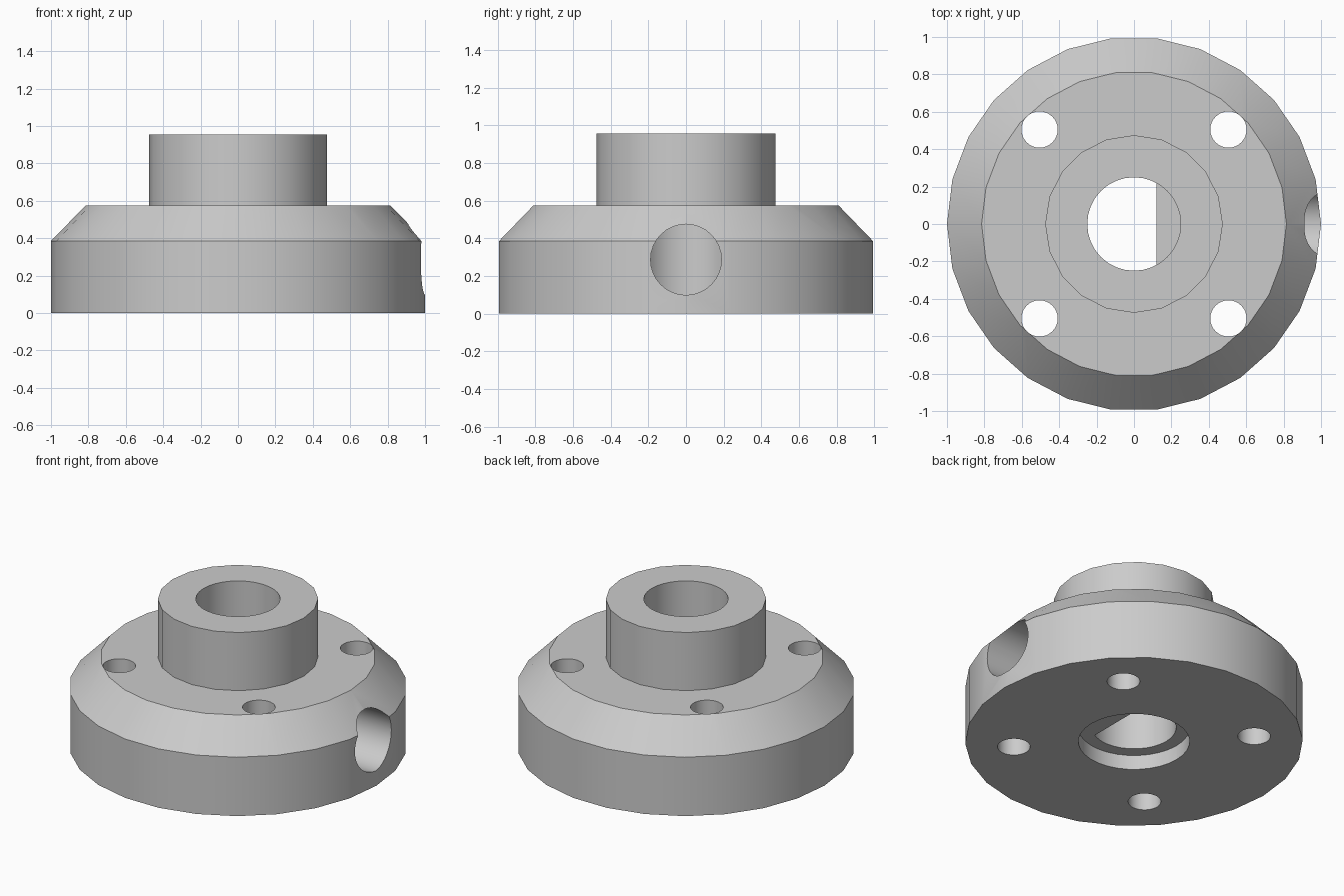
import bpy, bmesh, math
from mathutils import Matrix

cube = bpy.data.objects.get("Cube")
if cube:
    bpy.data.objects.remove(cube, do_unlink=True)

grey = bpy.data.materials.new("plain_grey")
grey.use_nodes = True
colour = (0.6, 0.6, 0.6, 1)
grey.diffuse_color = colour
grey.node_tree.nodes["Principled BSDF"].inputs["Base Color"].default_value = colour


def make_object(name, bm):
    bmesh.ops.recalc_face_normals(bm, faces=bm.faces)
    mesh = bpy.data.meshes.new(name)
    bm.to_mesh(mesh)
    bm.free()
    mesh.materials.append(grey)
    obj = bpy.data.objects.new(name, mesh)
    bpy.context.collection.objects.link(obj)
    return obj


def lathe(name, profile, sides, matrix=Matrix()):
    """Closed solid of stacked (radius, z) rings."""
    bm = bmesh.new()
    rings = []
    for r, z in profile:
        angles = [math.tau * i / sides for i in range(sides)]
        rings.append([bm.verts.new((r * math.cos(a), r * math.sin(a), z)) for a in angles])
    for low, high in zip(rings, rings[1:]):
        for i in range(sides):
            j = (i + 1) % sides
            bm.faces.new((low[i], low[j], high[j], high[i]))
    bm.faces.new(rings[0])
    bm.faces.new(rings[-1])
    bm.transform(matrix)
    return make_object(name, bm)


def box(name, low, high):
    bm = bmesh.new()
    bmesh.ops.create_cube(bm, size=1)
    for v in bm.verts:
        v.co = [h if c > 0 else l for c, l, h in zip(v.co, low, high)]
    return make_object(name, bm)


def combine(body, tool, operation):
    """Apply a boolean and discard the tool."""
    tool.hide_render = True
    mod = body.modifiers.new(tool.name, 'BOOLEAN')
    mod.operation = operation
    mod.solver = 'EXACT'
    mod.object = tool
    bpy.context.view_layer.objects.active = body
    bpy.ops.object.modifier_apply(modifier=mod.name)
    bpy.data.objects.remove(tool, do_unlink=True)


# Chamfered flange with a raised boss
hub = lathe("flanged_hub", [(1, 0), (1, 0.385), (0.815, 0.575)], 26)
combine(hub, lathe("boss", [(0.475, 0.3), (0.475, 0.955)], 20), 'UNION')

# Round bore, with a flat key in its lower part
combine(hub, lathe("bore", [(0.25, -0.2), (0.25, 1.2)], 32), 'DIFFERENCE')
combine(hub, box("bore_flat", (0.12, -0.26, 0.05), (0.3, 0.26, 0.57)), 'UNION')

# Shallow recess underneath
combine(hub, lathe("recess", [(0.33, -0.2), (0.33, 0.095)], 32), 'DIFFERENCE')

# Four bolt holes
for sx in (-1, 1):
    for sy in (-1, 1):
        place = Matrix.Translation((0.505 * sx, 0.505 * sy, 0))
        combine(hub, lathe("bolt_hole", [(0.097, -0.2), (0.097, 1)], 32, place), 'DIFFERENCE')

# Side hole from the rim into the bore
sideways = Matrix.Translation((0, 0, 0.287)) @ Matrix.Rotation(math.pi / 2, 4, 'Y')
combine(hub, lathe("side_hole", [(0.188, 0), (0.188, 1.3)], 32, sideways), 'DIFFERENCE')

# Smooth walls with crisp edges
bpy.ops.object.select_all(action='DESELECT')
hub.select_set(True)
bpy.context.view_layer.objects.active = hub
bpy.ops.object.shade_smooth_by_angle(angle=math.radians(25))
